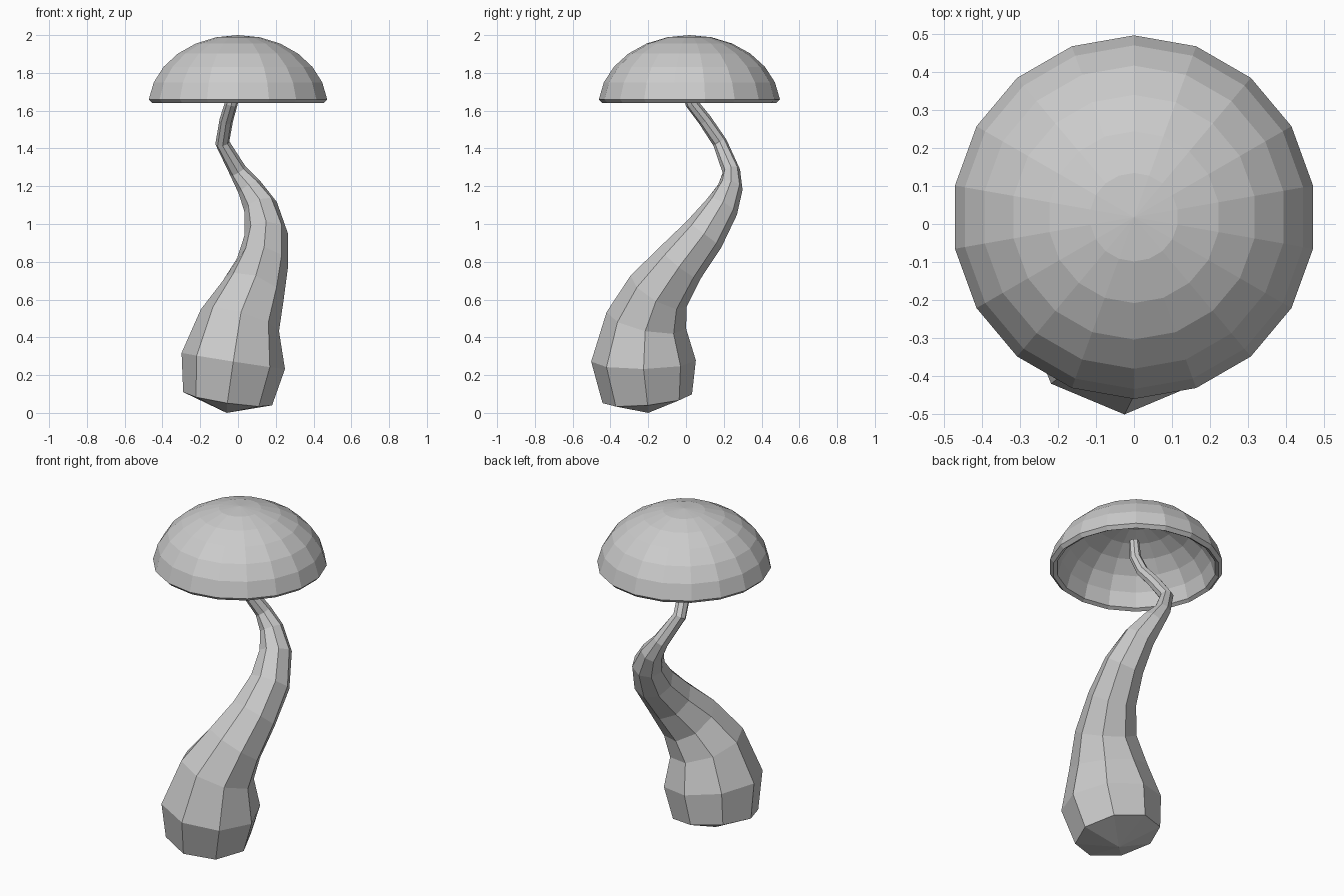
import bpy, bmesh, math
from mathutils import Vector

if "Cube" in bpy.data.objects:
    bpy.data.objects.remove(bpy.data.objects["Cube"])


def skin(name, rings, start=None, end=None):
    """Join vertex rings with quads; optional pole points close the ends."""
    bm = bmesh.new()
    vs = [[bm.verts.new(p) for p in ring] for ring in rings]
    n = len(vs[0])
    for a, b in zip(vs, vs[1:]):
        for i in range(n):
            j = (i + 1) % n
            bm.faces.new((a[i], a[j], b[j], b[i]))
    for pole, ring in ((start, vs[0]), (end, vs[-1])):
        if pole is not None:
            p = bm.verts.new(pole)
            for i in range(n):
                bm.faces.new((p, ring[i], ring[(i + 1) % n]))
    bmesh.ops.recalc_face_normals(bm, faces=bm.faces[:])
    mesh = bpy.data.meshes.new(name)
    bm.to_mesh(mesh)
    bm.free()
    obj = bpy.data.objects.new(name, mesh)
    bpy.context.collection.objects.link(obj)
    return obj


def circle(center, radius, sides, axis=Vector((0, 0, 1)), phase=0.0):
    """Ring of points around center, tilted to face along axis."""
    q = Vector((0, 0, 1)).rotation_difference(axis)
    pts = []
    for i in range(sides):
        a = phase + 2 * math.pi * i / sides
        pts.append(Vector(center) + q @ Vector((radius * math.cos(a), radius * math.sin(a), 0)))
    return pts


# Cap: hollow 18-sided dome with a bevelled lip
CAP_Y = 0.018
steps = [math.radians(14 * k) for k in range(1, 7)]
outer = [(0.482 * math.sin(t), 1.62 + 0.38 * math.cos(t)) for t in steps]
inner = [(0.442 * math.sin(t), 1.615 + 0.35 * math.cos(t)) for t in reversed(steps)]
profile = outer + [(0.46, 1.64)] + inner
skin("mushroom_cap",
     [circle((0, CAP_Y, z), r, 18, phase=math.pi / 2) for r, z in profile],
     (0, CAP_Y, 2.0), (0, CAP_Y, 1.965))

# Stem: twisting 8-sided tube, (x, y, z, radius) along its path
path = [
    (-0.055, -0.205, 0.075, 0.238), (-0.025, -0.225, 0.275, 0.277),
    (0.01, -0.21, 0.49, 0.215), (0.08, -0.145, 0.645, 0.17),
    (0.13, -0.03, 0.795, 0.137), (0.15, 0.095, 0.945, 0.115),
    (0.12, 0.19, 1.09, 0.09), (0.06, 0.235, 1.195, 0.066),
    (0.0, 0.24, 1.28, 0.047), (-0.083, 0.18, 1.43, 0.038),
    (-0.062, 0.10, 1.55, 0.036), (-0.035, 0.03, 1.64, 0.034),
    (-0.01, 0.0, 1.73, 0.032), (0.0, 0.0, 1.83, 0.028),
]
rings = []
for i, (x, y, z, r) in enumerate(path):
    before = Vector(path[max(i - 1, 0)][:3])
    after = Vector(path[min(i + 1, len(path) - 1)][:3])
    rings.append(circle((x, y, z), r, 8, (after - before).normalized()))
skin("mushroom_stem", rings, (-0.06, -0.2, 0.0), (0, 0, 1.845))
